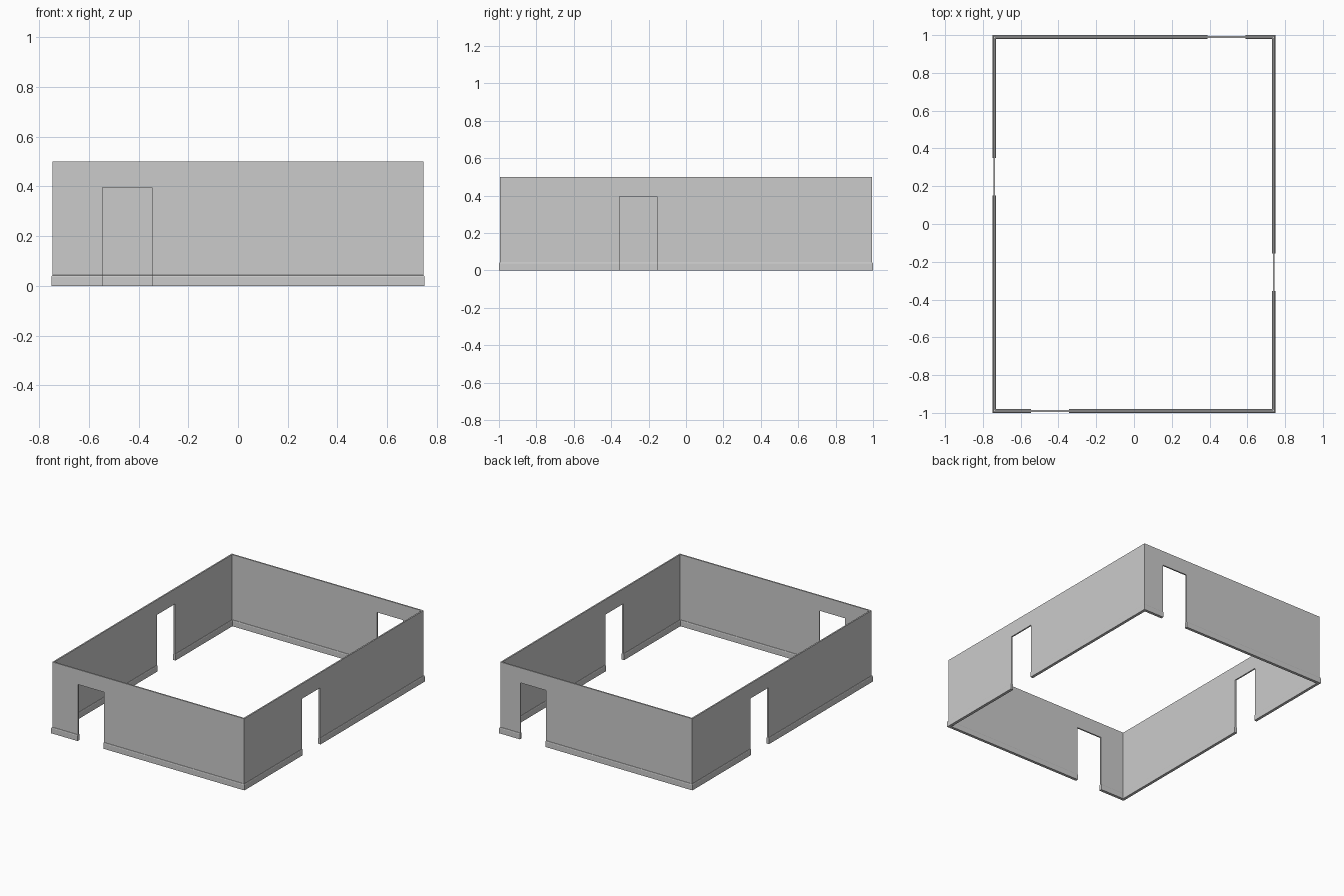
import bpy, bmesh

if "Cube" in bpy.data.objects:
    bpy.data.objects.remove(bpy.data.objects["Cube"])

HX, HY = 0.75, 1.0          # half footprint, measured at the outer baseboard
DOOR_W, DOOR_H = 0.2, 0.395


def ring(name, profile):
    """Sweep a closed (inset, z) profile round the room with mitred corners."""
    bm = bmesh.new()
    loops = []
    for sx, sy in ((-1, -1), (1, -1), (1, 1), (-1, 1)):
        loops.append([bm.verts.new((sx * (HX - d), sy * (HY - d), z)) for d, z in profile])
    n = len(profile)
    for i in range(4):
        a, b = loops[i], loops[(i + 1) % 4]
        for j in range(n):
            k = (j + 1) % n
            bm.faces.new((a[j], b[j], b[k], a[k]))
    bmesh.ops.recalc_face_normals(bm, faces=bm.faces)
    mesh = bpy.data.meshes.new(name)
    bm.to_mesh(mesh)
    bm.free()
    obj = bpy.data.objects.new(name, mesh)
    bpy.context.collection.objects.link(obj)
    return obj


def door_cutter(name, x, y, along_x):
    bpy.ops.mesh.primitive_cube_add(size=1, location=(x, y, (DOOR_H - 0.1) / 2))
    obj = bpy.context.object
    obj.name = name
    obj.scale = (DOOR_W if along_x else 0.1, 0.1 if along_x else DOOR_W, DOOR_H + 0.1)
    obj.hide_render = True
    return obj


# Thin walls
walls = ring("walls", [(0.005, 0), (0.005, 0.5), (0.015, 0.5), (0.015, 0)])

# Baseboards with a rounded top edge, outside and inside
board = [(0.005, 0), (0, 0), (0, 0.036), (0.0008, 0.039), (0.0025, 0.042), (0.005, 0.043)]
outer = ring("outer_baseboard", board)
inner = ring("inner_baseboard", [(0.02 - d, z) for d, z in board])

# One doorway in each wall
cutters = [
    door_cutter("front_door_cutter", -0.445, -0.99, True),
    door_cutter("back_door_cutter", 0.49, 0.99, True),
    door_cutter("right_door_cutter", 0.74, -0.255, False),
    door_cutter("left_door_cutter", -0.74, 0.25, False),
]
bpy.context.view_layer.update()

for obj in (walls, outer, inner):
    bpy.context.view_layer.objects.active = obj
    for cutter in cutters:
        mod = obj.modifiers.new("doorway", 'BOOLEAN')
        mod.operation = 'DIFFERENCE'
        mod.solver = 'EXACT'
        mod.object = cutter
        bpy.ops.object.modifier_apply(modifier=mod.name)

for cutter in cutters:
    bpy.data.objects.remove(cutter, do_unlink=True)
